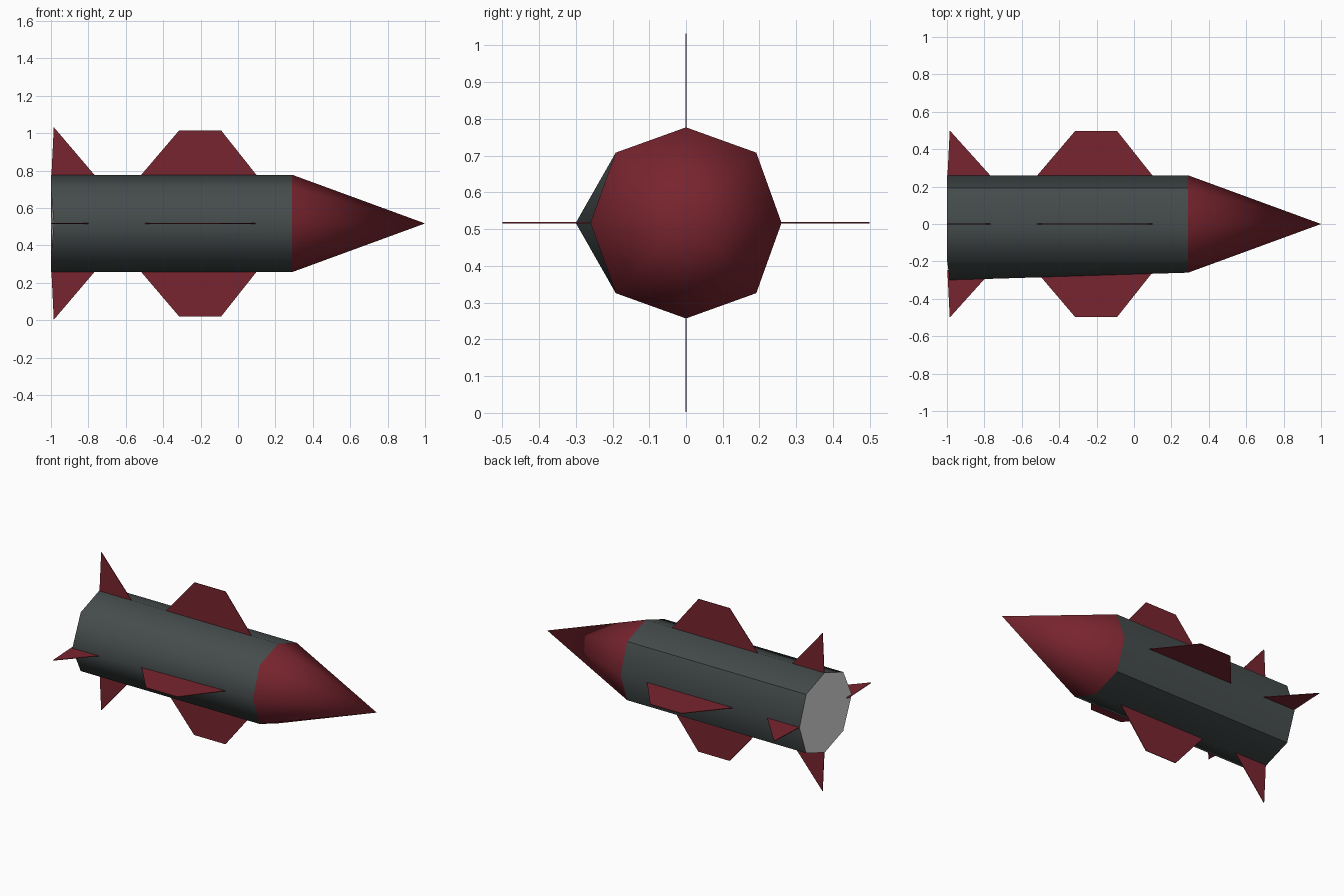
import bpy, bmesh, math
from mathutils import Matrix, Vector

if "Cube" in bpy.data.objects:
    bpy.data.objects.remove(bpy.data.objects["Cube"])

ZC, R = 0.517, 0.26


def material(name, rgb):
    m = bpy.data.materials.new(name)
    m.diffuse_color = (*rgb, 1)
    m.use_nodes = True
    m.node_tree.nodes["Principled BSDF"].inputs["Base Color"].default_value = m.diffuse_color
    return m


GREY = material("dark grey", (0.06, 0.072, 0.072))
RED = material("dark red", (0.19, 0.018, 0.028))
WHITE = material("white", (0.8, 0.8, 0.8))


def finish(name, bm, mats, smooth=True):
    bmesh.ops.recalc_face_normals(bm, faces=bm.faces)
    me = bpy.data.meshes.new(name)
    bm.to_mesh(me)
    bm.free()
    for m in mats:
        me.materials.append(m)
    ob = bpy.data.objects.new(name, me)
    bpy.context.collection.objects.link(ob)
    if smooth:
        bpy.context.view_layer.objects.active = ob
        ob.select_set(True)
        bpy.ops.object.shade_smooth_by_angle(angle=math.radians(50))
        ob.select_set(False)
    return ob


def ring(bm, x):
    # octagon around the x axis with a corner at the top
    pts = []
    for i in range(8):
        a = math.tau * i / 8
        k = 1.04 if i % 2 else 1
        pts.append(bm.verts.new((x, R * k * math.sin(a), ZC + R * k * math.cos(a))))
    return pts


# body tube, with the rear corner on the front side pulled outwards
bm = bmesh.new()
back, front = ring(bm, -1.0), ring(bm, 0.29)
for i in range(8):
    j = (i + 1) % 8
    bm.faces.new((back[i], back[j], front[j], front[i]))
back[6].co = (-0.985, -0.30, ZC)
# white tail plate
hub = bm.verts.new((-0.995, 0, ZC))
for i in range(8):
    bm.faces.new((back[i], back[(i + 1) % 8], hub)).material_index = 1
finish("body", bm, [GREY, WHITE])

# nose cone
bm = bmesh.new()
base = ring(bm, 0.29)
tip = bm.verts.new((1.0, 0, ZC))
for i in range(8):
    bm.faces.new((base[i], base[(i + 1) % 8], tip))
finish("nose_cone", bm, [RED])

# fins: (x, distance from axis) profiles, four copies around the body
WING = [(-0.53, 0.245), (0.11, 0.245), (-0.09, 0.497), (-0.315, 0.497)]
TAIL = [(-0.998, 0.245), (-0.755, 0.245), (-0.985, 0.515)]


def fin(name, profile, turn, reach):
    bm = bmesh.new()
    top = max(r for _, r in profile)
    pts = [(x, reach if r == top else r) for x, r in profile]
    f = bm.faces.new([bm.verts.new((x, -0.002, r)) for x, r in pts])
    ext = bmesh.ops.extrude_face_region(bm, geom=[f])["geom"]
    bmesh.ops.translate(bm, vec=Vector((0, 0.004, 0)),
                        verts=[v for v in ext if isinstance(v, bmesh.types.BMVert)])
    bm.transform(Matrix.Translation((0, 0, ZC)) @ Matrix.Rotation(turn, 4, 'X'))
    finish(name, bm, [RED], smooth=False)


for i, side in enumerate(("top", "front", "bottom", "back")):
    fin("wing_" + side, WING, i * math.pi / 2, 0.497)
    fin("tail_fin_" + side, TAIL, i * math.pi / 2, 0.50 if i % 2 else 0.515)
